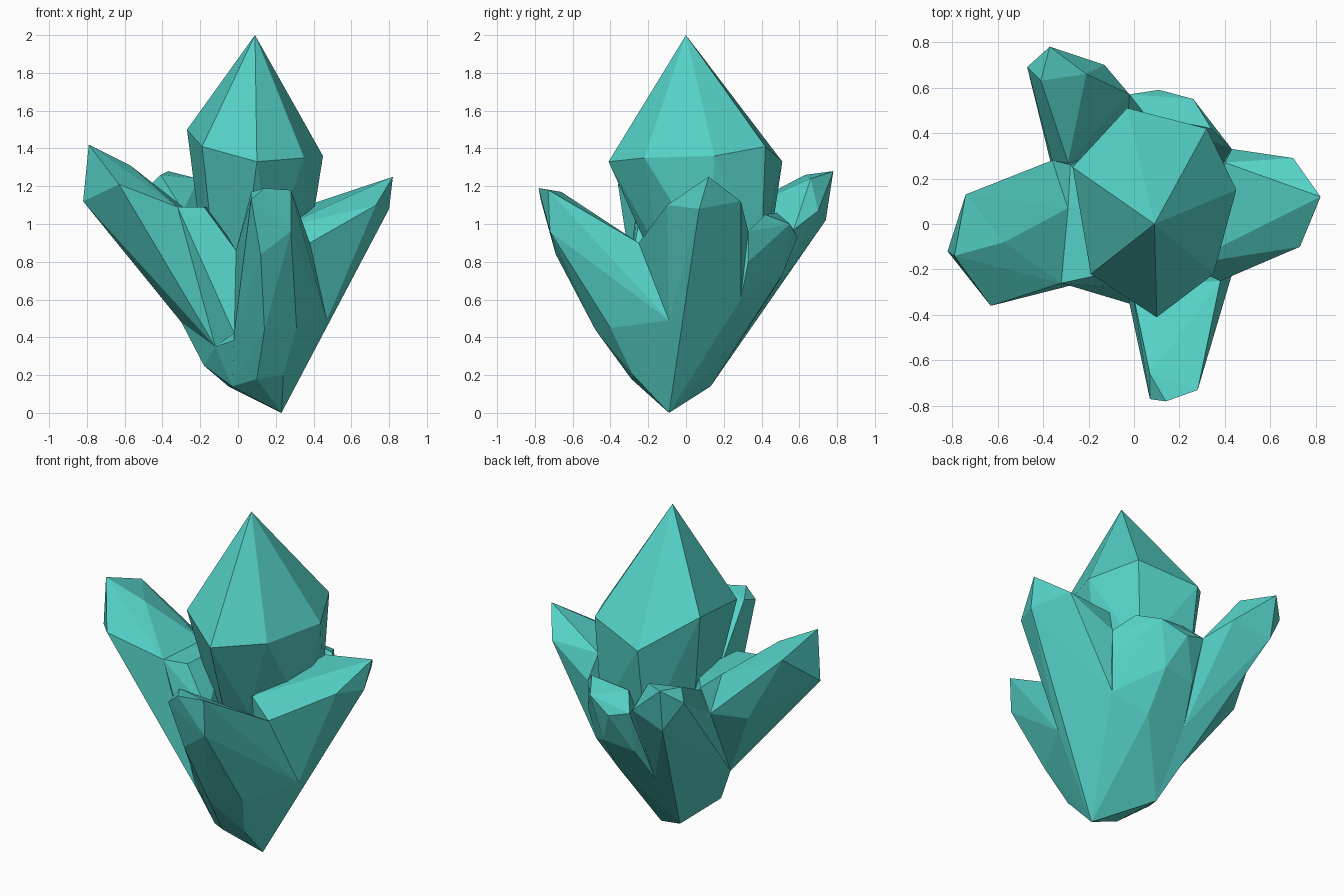
import bpy
import bmesh

# Remove the default object
default_cube = bpy.data.objects.get("Cube")
if default_cube:
    bpy.data.objects.remove(default_cube, do_unlink=True)

# Single teal crystal material
teal = bpy.data.materials.new("teal_crystal")
teal.use_nodes = True
colour = (.09, .64, .57, 1)
teal.diffuse_color = colour
shader = next(n for n in teal.node_tree.nodes if n.type == 'BSDF_PRINCIPLED')
shader.inputs["Base Color"].default_value = colour
shader.inputs["Roughness"].default_value = .5


def crystal(name, crown, flanks, root):
    """Cut one faceted crystal as the convex hull of its corner points."""
    bm = bmesh.new()
    for corner in crown + flanks + root:
        bm.verts.new(corner)
    hull = bmesh.ops.convex_hull(bm, input=bm.verts[:])
    inside = {g for g in hull["geom_interior"] + hull["geom_unused"]
              if isinstance(g, bmesh.types.BMVert)}
    bmesh.ops.delete(bm, geom=list(inside), context='VERTS')
    bmesh.ops.recalc_face_normals(bm, faces=bm.faces[:])
    mesh = bpy.data.meshes.new(name)
    bm.to_mesh(mesh)
    bm.free()
    mesh.materials.append(teal)
    crystal_object = bpy.data.objects.new(name, mesh)
    bpy.context.collection.objects.link(crystal_object)


# Corners shared where the crystals grow together
tip = (.23, -.09, 0)
root_front = (-.03, -.18, .14)
root_back = (-.05, .13, .14)
root_side = (-.18, -.08, .25)
side_joint = (-.3, 0, .48)
front_joint = (-.12, -.23, .35)
front_edge = (-.02, -.35, .42)
back_joint = (-.05, .37, .51)
stub_joint = (.2, .36, .5)
left_joint = (.47, -.09, .49)
left_back_joint = (.4, .29, .6)
left_seam = (.43, .33, .96)
saddle = (.38, -.25, .9)
back_seam = (-.02, .57, .97)
valley = (-.01, -.28, .86)
notch_front = (-.32, -.26, 1.09)
notch_back = (-.29, .07, 1.09)
notch_edge = (-.36, .28, .95)

# Pointed base that the crystals grow from
crystal(
    "base",
    crown=[side_joint, front_joint, back_joint, stub_joint,
           left_joint, left_back_joint],
    flanks=[(.14, -.48, .44), (.31, -.4, .45), (.1, -.29, .18),
            (.24, -.28, .2)],
    root=[tip, root_front, root_back, root_side],
)

# Tall central crystal: apex, shoulder ring, tapering body
crystal(
    "central_crystal",
    crown=[(.09, 0, 2)],
    flanks=[(-.27, .25, 1.5), (-.03, .51, 1.33), (.32, .42, 1.41),
            (.45, .15, 1.36), (.35, -.22, 1.35), (.1, -.41, 1.33),
            (-.19, -.22, 1.41)],
    root=[(-.01, -.14, .86), (.17, -.14, .85), (.36, .12, .8),
          (.29, .4, .85), (-.03, .43, .8), (-.18, .19, .8),
          root_back],
)

# Crystal leaning to the -x side
crystal(
    "right_crystal",
    crown=[(-.79, -.14, 1.42), (-.82, -.12, 1.12), (-.63, -.36, 1.21),
           (-.57, -.08, 1.31), (-.74, .13, 1.32)],
    flanks=[notch_front, notch_back, notch_edge, (-.53, .16, .92)],
    root=[front_joint, side_joint],
)

# Low shoulder joining the -x crystal to the centre
crystal(
    "right_shoulder",
    crown=[notch_front, notch_back, (-.18, -.23, 1.09), (-.28, .26, 1.08),
           (-.15, .1, 1.09)],
    flanks=[notch_edge, valley],
    root=[front_joint, front_edge, side_joint, back_joint],
)

# Crystal leaning forward
crystal(
    "front_crystal",
    crown=[(.14, -.78, 1.19), (.28, -.73, 1.18), (.07, -.77, 1.13),
           (.07, -.66, 1.17)],
    flanks=[(.28, -.72, .96), (.33, -.54, .97), (.12, -.69, .84),
            (.22, -.26, .9), valley, saddle],
    root=[(.14, -.48, .44), (.31, -.4, .45), (.1, -.29, .18),
          (.24, -.28, .2), front_edge, left_joint, tip, root_front],
)

# Crystal leaning to the +x side
crystal(
    "left_crystal",
    crown=[(.82, .12, 1.25), (.8, .07, 1.08), (.73, -.1, 1.1),
           (.7, .29, 1.12), (.57, .19, 1.15)],
    flanks=[(.4, .27, 1.11), (.35, -.1, 1.02), (.22, -.18, .98),
            left_seam, saddle],
    root=[left_joint, left_back_joint, tip],
)

# Small crystal leaning back
crystal(
    "back_crystal",
    crown=[(-.37, .78, 1.28), (-.47, .69, 1.2), (-.41, .63, 1.26),
           (-.21, .66, 1.24), (-.36, .74, 1.02), (-.13, .7, 1.07)],
    flanks=[notch_edge, (-.29, .27, 1.07), back_seam],
    root=[(-.2, .52, .73), back_joint, side_joint, root_back],
)

# Stub crystal filling the back between its neighbours
crystal(
    "back_stub_crystal",
    crown=[back_seam, (.11, .59, .93), (.26, .55, 1), (.34, .42, 1.05),
           (.05, .48, 1.06)],
    flanks=[left_seam, (.43, .33, .8), (.2, .51, .73), (0, .5, .71)],
    root=[stub_joint, back_joint, left_back_joint, root_back, tip],
)
